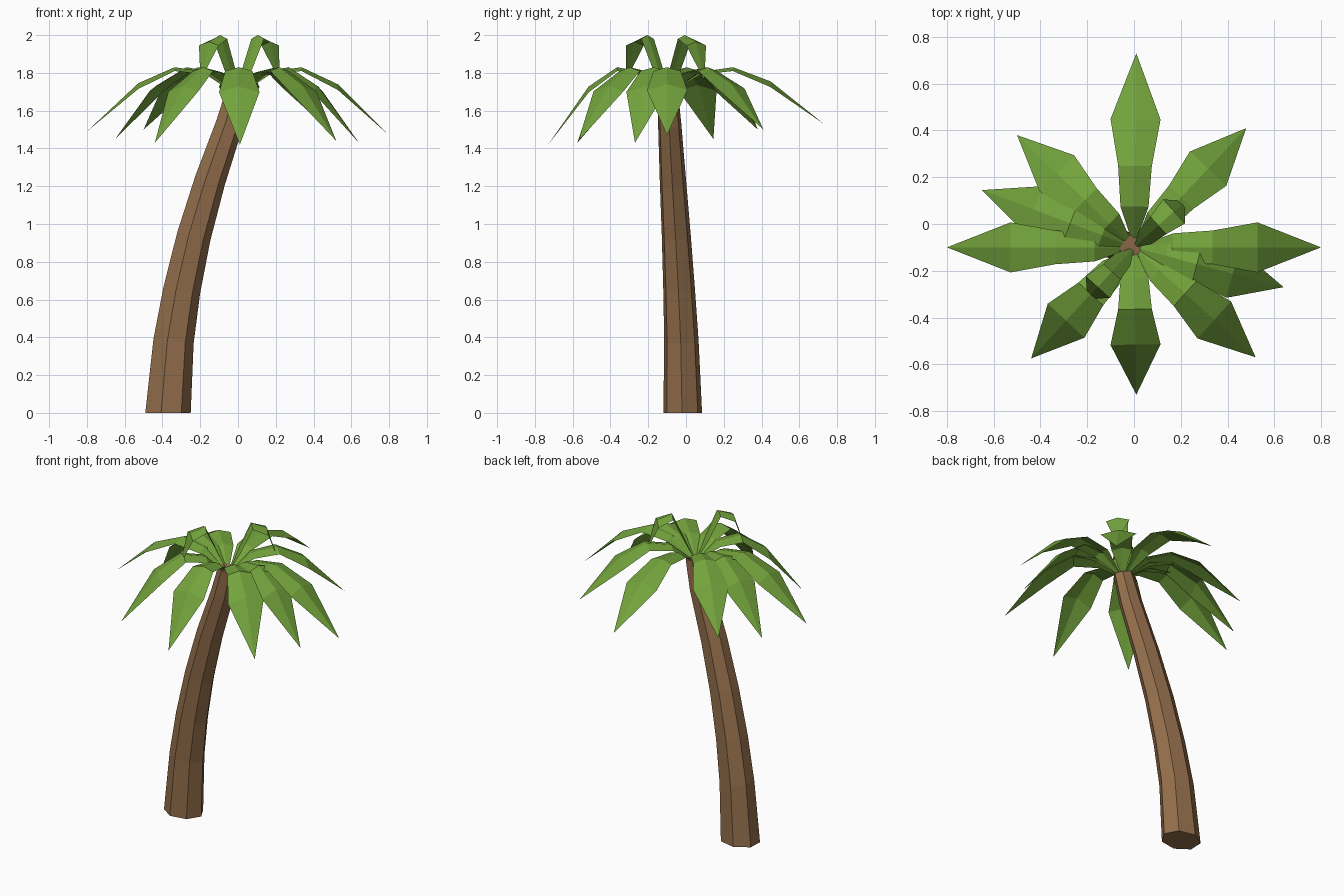
import bpy, bmesh, math
from mathutils import Vector

if "Cube" in bpy.data.objects:
    bpy.data.objects.remove(bpy.data.objects["Cube"])


def material(name, rgb):
    m = bpy.data.materials.new(name)
    m.diffuse_color = (*rgb, 1)
    m.use_nodes = True
    m.node_tree.nodes["Principled BSDF"].inputs["Base Color"].default_value = m.diffuse_color
    return m


BARK = material("bark brown", (0.29, 0.155, 0.07))
LEAF = material("leaf green", (0.17, 0.365, 0.045))


def finish(name, bm, mat):
    me = bpy.data.meshes.new(name)
    bm.to_mesh(me)
    bm.free()
    me.materials.append(mat)
    ob = bpy.data.objects.new(name, me)
    bpy.context.collection.objects.link(ob)
    return ob


# Leaning seven-sided trunk: centre x, y, z, ring scale
path = [(-.376, -.018, 0, 1), (-.346, -.025, .38, .89), (-.302, -.037, .65, .82),
        (-.238, -.052, .935, .75), (-.152, -.07, 1.23, .68),
        (-.048, -.087, 1.53, .60), (.0, -.097, 1.71, .52)]
bm = bmesh.new()
rings = []
for i, (x, y, z, s) in enumerate(path):
    a, b = path[max(i - 1, 0)], path[min(i + 1, len(path) - 1)]
    lean = math.atan2(b[0] - a[0], b[2] - a[2]) if i else 0
    ring = []
    for k in range(7):
        t = math.radians(255.5) + k * math.tau / 7
        u, v = .1257 * s * math.cos(t), .105 * s * math.sin(t)
        ring.append(bm.verts.new((x + u * math.cos(lean), y + v, z - u * math.sin(lean))))
    rings.append(ring)
for lo, hi in zip(rings, rings[1:]):
    for k in range(7):
        j = (k + 1) % 7
        bm.faces.new((lo[k], lo[j], hi[j], hi[k]))
bm.faces.new(rings[0][::-1])
bm.faces.new(rings[-1])
finish("trunk", bm, BARK)


# A frond is a folded blade: profile rows are (radius, ridge z, half width, edge drop)
def frond(name, direction, profile):
    d = Vector((direction[0], direction[1], 0)).normalized()
    side = Vector((-d.y, d.x, 0))
    bm = bmesh.new()
    rows = []
    for r, z, w, drop in profile:
        c = Vector((0, -.1, z)) + d * r
        mid = bm.verts.new(c)
        if w:
            low = Vector((0, 0, -drop))
            rows.append((bm.verts.new(c - side * w + low), mid, bm.verts.new(c + side * w + low)))
        else:
            rows.append((mid, mid, mid))
    for a, b in zip(rows, rows[1:]):
        for k in (0, 1):
            vs = list(dict.fromkeys((a[k], b[k], b[k + 1], a[k + 1])))
            bm.faces.new(vs)
    finish(name, bm, LEAF)


# Ten drooping fronds given by their tips
tips = [(.8, -.1, 1.47), (.48, .41, 1.50), (.01, .73, 1.53), (-.5, .38, 1.50),
        (-.65, .145, 1.45), (-.8, -.1, 1.49), (-.44, -.575, 1.43),
        (.01, -.73, 1.42), (.52, -.57, 1.44), (.64, -.27, 1.43)]
for i, (x, y, z) in enumerate(tips):
    R, D = math.hypot(x, y + .1), 1.83 - z
    frond(f"drooping_frond_{i + 1}", (x, y + .1),
          [(0, 1.68, 0, 0), (.21 * R, 1.805, .06, .015), (.42 * R, 1.83, .072, .02),
           (.66 * R, 1.83 - .25 * D, .107, .03), (R, z, 0, 0)])

# Two short upright fronds that curl over
for i, d in enumerate([(1, .9), (-1, -1.1)]):
    frond(f"upright_frond_{i + 1}", d,
          [(0, 1.68, 0, 0), (.065, 1.83, .04, .01), (.14, 2.0, .05, .02),
           (.23, 1.965, .07, .02), (.295, 1.76, 0, 0)])
